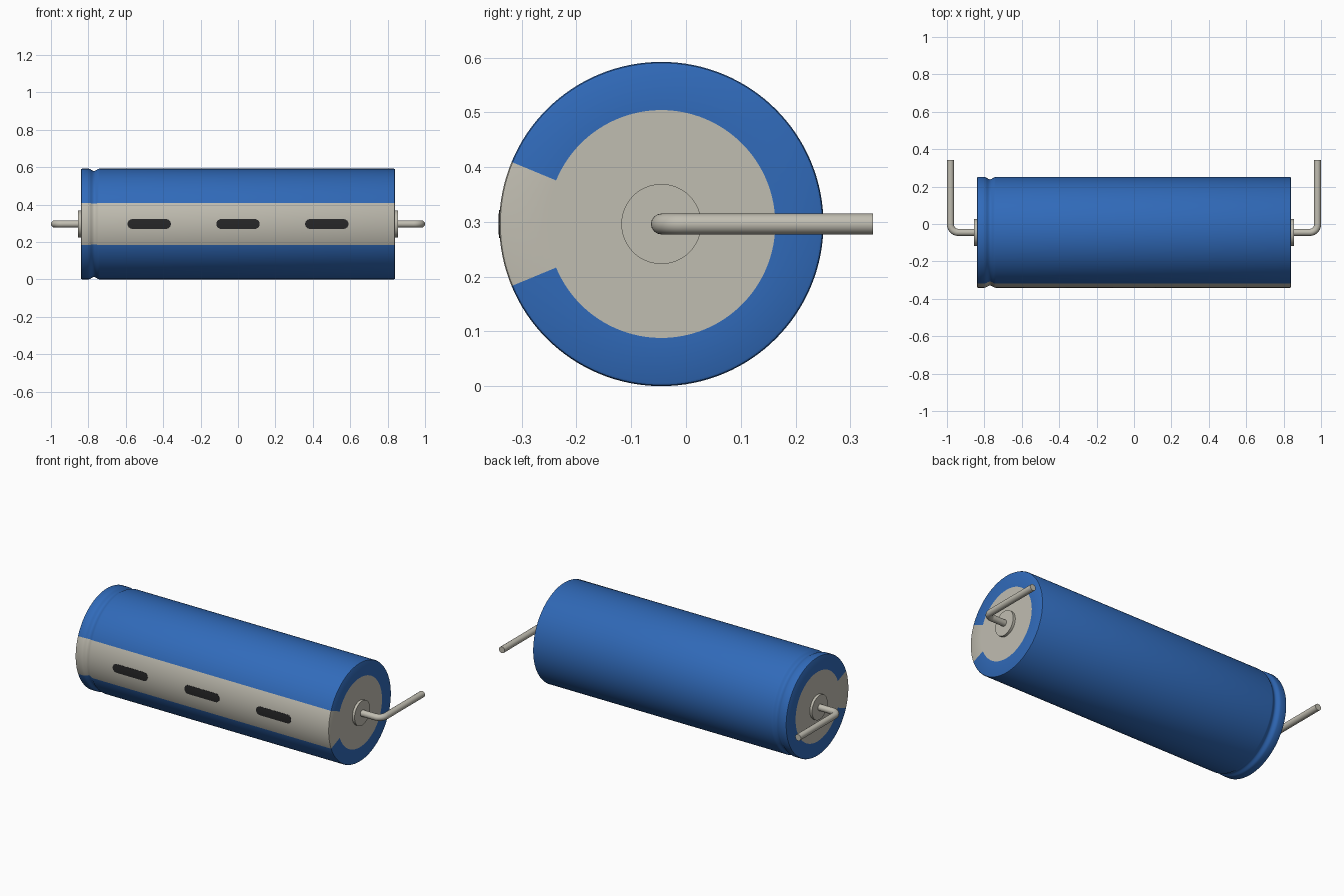
import bpy, bmesh, math
from math import sin, cos, pi, sqrt

cube = bpy.data.objects.get("Cube")
if cube:
    bpy.data.objects.remove(cube)

CY, CZ = -0.045, 0.296      # axis of the can
R, HALF = 0.296, 0.84       # can radius and half length
CORE, SEGS = 0.208, 128


def material(name, rgb, rough=0.5):
    m = bpy.data.materials.new(name)
    m.use_nodes = True
    m.diffuse_color = (*rgb, 1)
    bsdf = m.node_tree.nodes["Principled BSDF"]
    bsdf.inputs["Base Color"].default_value = (*rgb, 1)
    bsdf.inputs["Roughness"].default_value = rough
    return m


blue = material("sleeve blue", (0.03, 0.145, 0.49))
grey = material("warm metal grey", (0.53, 0.51, 0.44))
black = material("marking black", (0.02, 0.02, 0.021))


def finish(bm, name, mats):
    mesh = bpy.data.meshes.new(name)
    bm.to_mesh(mesh)
    bm.free()
    for m in mats:
        mesh.materials.append(m)
    obj = bpy.data.objects.new(name, mesh)
    bpy.context.collection.objects.link(obj)
    return obj


def smooth(obj):
    bpy.ops.object.select_all(action='DESELECT')
    obj.select_set(True)
    bpy.context.view_layer.objects.active = obj
    bpy.ops.object.shade_smooth_by_angle(angle=math.radians(35))


def lathe(name, profile, mats, stripe=0, caps=False):
    """Turn (x, radius) points about the can axis; stripe = segments each side of the front."""
    bm = bmesh.new()
    rings = []
    for x, r in profile:
        rings.append([bm.verts.new((x, CY - r * cos(2 * pi * i / SEGS), CZ + r * sin(2 * pi * i / SEGS)))
                      for i in range(SEGS)])
    for a, b in zip(rings, rings[1:]):
        for i in range(SEGS):
            j = (i + 1) % SEGS
            f = bm.faces.new((a[i], a[j], b[j], b[i]))
            if i < stripe or i >= SEGS - stripe:
                f.material_index = 1
    if caps:
        bm.faces.new(rings[0])
        bm.faces.new(rings[-1])
    bmesh.ops.recalc_face_normals(bm, faces=bm.faces)
    obj = finish(bm, name, mats)
    smooth(obj)
    return obj


# Sleeve with a rolled groove near the right end and a pale stripe along the front
edge = 0.006
groove = [(-0.77 + 0.03 * t / 6, R - 0.006 * (1 + cos(pi * t / 6))) for t in range(-6, 7)]
profile = [(-HALF, CORE), (-HALF, R - edge), (-HALF + 0.002, R - 0.002), (-HALF + edge, R),
           *groove,
           (HALF - edge, R), (HALF - 0.002, R - 0.002), (HALF, R - edge), (HALF, CORE)]
lathe("sleeve", profile, [blue, grey], stripe=SEGS // 16)

# Metal can showing at both ends
lathe("can_core", [(-HALF, CORE), (HALF, CORE)], [grey], caps=True)

# Polarity dashes: thin curved plates with rounded ends
for n, cx in enumerate((-0.475, 0, 0.475)):
    bm = bmesh.new()
    half_h, half_straight, rows = 0.026, 0.09, 16
    strip = []
    for k in range(rows + 1):
        z = -half_h * cos(pi * k / rows)
        w = half_straight + sqrt(max(half_h ** 2 - z ** 2, 0))
        y = CY - sqrt((R + 0.0015) ** 2 - z * z)
        strip.append([bm.verts.new((cx + s * w, y, CZ + z)) for s in (-1, 1)])
    for lo, hi in zip(strip, strip[1:]):
        bm.faces.new((lo[0], lo[1], hi[1], hi[0]))
    dash = finish(bm, f"polarity_dash_{n + 1}", [black])
    mod = dash.modifiers.new("thickness", 'SOLIDIFY')
    mod.thickness = 0.004
    mod.offset = -1

# Terminal bosses and bent wire leads
LEAD_R, LEAD_X, BEND = 0.019, 0.981, 0.042
for side, s in (("left", 1), ("right", -1)):
    lathe(f"{side}_terminal_boss", [(s * (HALF - 0.01), 0.073), (s * 0.855, 0.073)], [grey], caps=True)

    path = [(HALF - 0.01, CY)]
    path += [(LEAD_X - BEND + BEND * sin(pi * k / 20), CY + BEND - BEND * cos(pi * k / 20))
             for k in range(11)]
    path.append((LEAD_X, 0.341))
    curve = bpy.data.curves.new(f"{side}_lead", 'CURVE')
    curve.dimensions = '3D'
    curve.bevel_depth = LEAD_R
    curve.bevel_resolution = 6
    curve.use_fill_caps = True
    spline = curve.splines.new('POLY')
    spline.points.add(len(path) - 1)
    for p, (x, y) in zip(spline.points, path):
        p.co = (s * x, y, CZ, 1)
    curve.materials.append(grey)
    lead = bpy.data.objects.new(f"{side}_lead", curve)
    bpy.context.collection.objects.link(lead)
    bpy.ops.object.select_all(action='DESELECT')
    lead.select_set(True)
    bpy.context.view_layer.objects.active = lead
    bpy.ops.object.convert(target='MESH')
    smooth(bpy.context.view_layer.objects.active)
